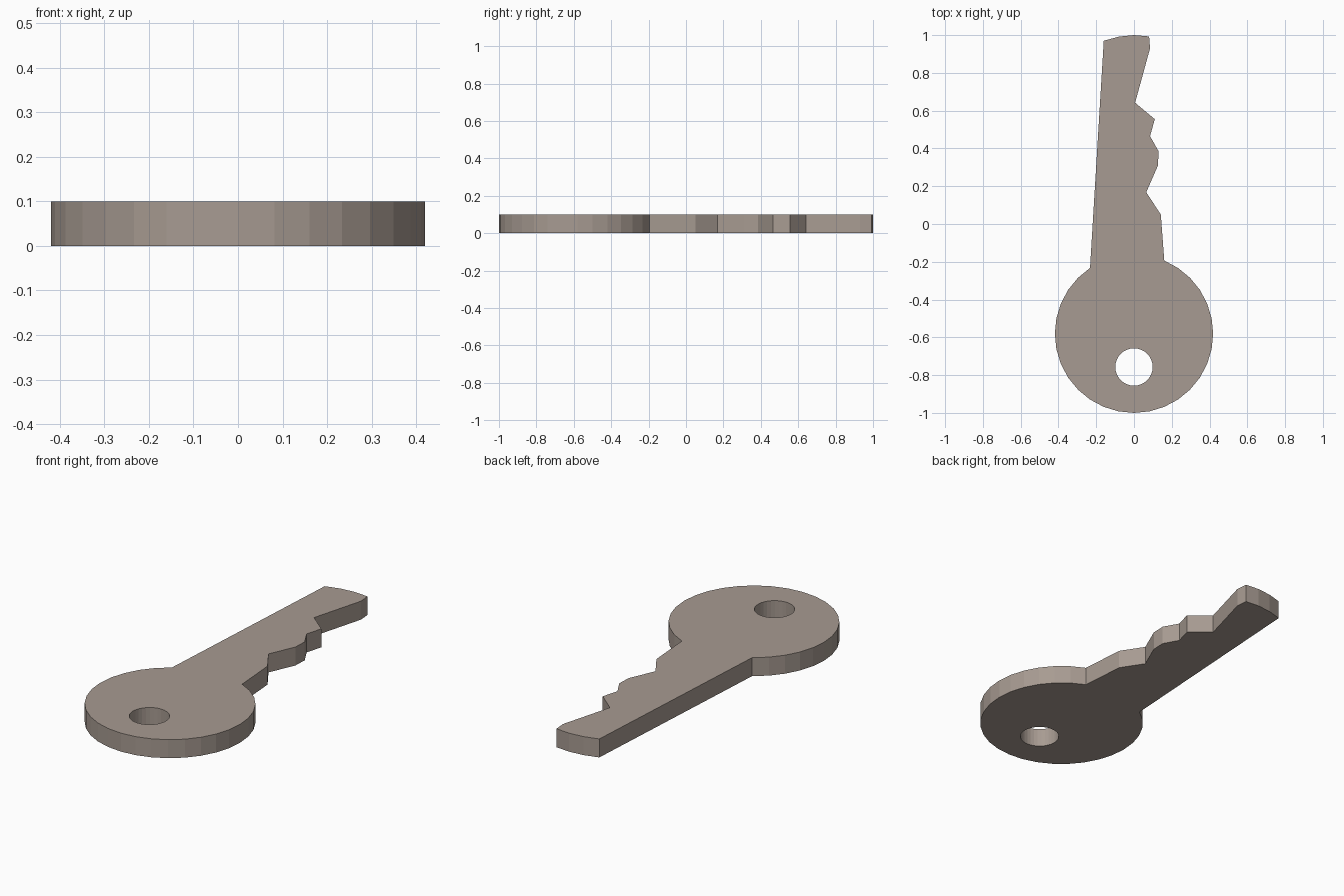
import bpy, bmesh
from math import sin, cos, radians

if "Cube" in bpy.data.objects:
    bpy.data.objects.remove(bpy.data.objects["Cube"])

THICKNESS = 0.1
SIDES = 32
STEP = 360 / SIDES


def arc(cy, r, first, last):
    """Clockwise arc points about (0, cy), between two step indices."""
    return [(r * cos(radians(k * STEP)), cy + r * sin(radians(k * STEP)))
            for k in range(first, last - 1, -1)]


# Blade: rounded tip, then the cut teeth down to the bow
blade = [(-0.16, 0.97), (-0.08, 0.992), (0, 1.0), (0.08, 0.993), (0.085, 0.93),
         (0.006, 0.642), (0.11, 0.555), (0.085, 0.465), (0.13, 0.385),
         (0.127, 0.31), (0.065, 0.168), (0.142, 0.05)]
# Bow: round head joining the blade at both shoulders
bow = arc(-0.581, 0.419, 6, 11 - SIDES)
# Ring hole
hole = arc(-0.757, 0.099, SIDES - 1, 0)

# Flat key profile with the hole left open
bm = bmesh.new()
for loop in (blade + bow, hole):
    verts = [bm.verts.new((x, y, 0)) for x, y in loop]
    for a, b in zip(verts, verts[1:] + verts[:1]):
        bm.edges.new((a, b))
bmesh.ops.triangle_fill(bm, use_beauty=True, edges=bm.edges[:], normal=(0, 0, 1))
bm.normal_update()
for f in bm.faces:
    if f.normal.z < 0:
        f.normal_flip()

mesh = bpy.data.meshes.new("key")
bm.to_mesh(mesh)
bm.free()
key = bpy.data.objects.new("key", mesh)
bpy.context.collection.objects.link(key)

# Warm grey metal
metal = bpy.data.materials.new("warm_metal")
metal.diffuse_color = (0.388, 0.328, 0.287, 1)
metal.use_nodes = True
metal.node_tree.nodes["Principled BSDF"].inputs["Base Color"].default_value = metal.diffuse_color
mesh.materials.append(metal)

# Thicken the profile upwards from the ground
solid = key.modifiers.new("thickness", 'SOLIDIFY')
solid.thickness = THICKNESS
solid.offset = 1
